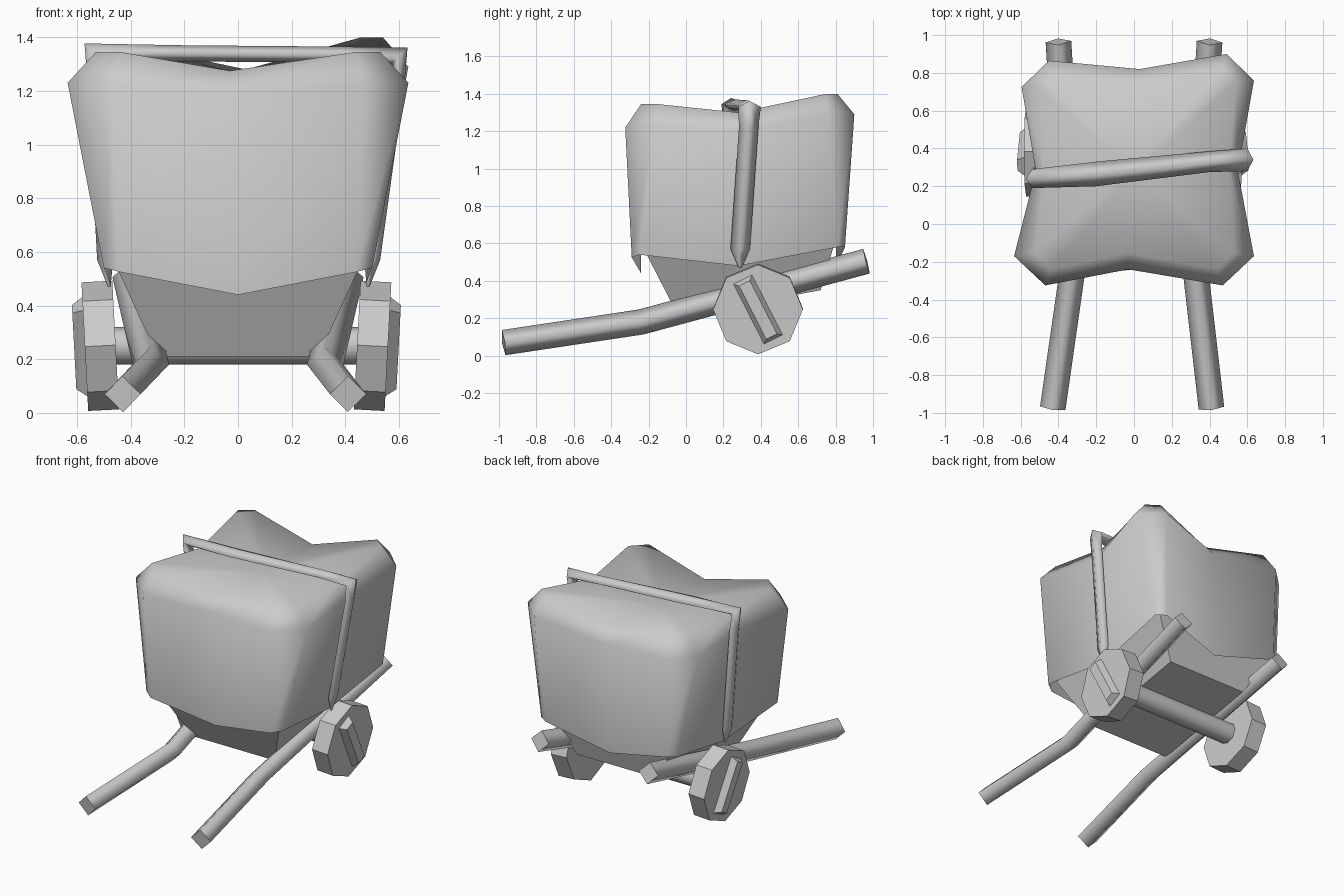
import bpy, bmesh, math
from mathutils import Vector, Matrix

cube = bpy.data.objects.get("Cube")
if cube:
    bpy.data.objects.remove(cube)

grey = bpy.data.materials.new("plain_grey")
grey.use_nodes = True
grey.diffuse_color = (0.6, 0.6, 0.6, 1)
grey.node_tree.nodes["Principled BSDF"].inputs["Base Color"].default_value = (0.6, 0.6, 0.6, 1)


def make(name, bm, fix_normals=True):
    if fix_normals:
        bmesh.ops.recalc_face_normals(bm, faces=bm.faces)
    mesh = bpy.data.meshes.new(name)
    bm.to_mesh(mesh)
    bm.free()
    mesh.materials.append(grey)
    ob = bpy.data.objects.new(name, mesh)
    bpy.context.collection.objects.link(ob)
    return ob


def loft(name, rings, smooth=True, caps=(True, True)):
    """Skin a list of equal-length closed rings."""
    bm = bmesh.new()
    rows = [[bm.verts.new(p) for p in ring] for ring in rings]
    n = len(rows[0])
    for a, b in zip(rows, rows[1:]):
        for i in range(n):
            j = (i + 1) % n
            bm.faces.new((a[i], a[j], b[j], b[i])).smooth = smooth
    for row, wanted in zip((rows[0], rows[-1]), caps):
        if wanted:
            bm.faces.new(row)
    return make(name, bm)


# Tarpaulin: points run round one half, front centre to back centre
def ring(front, corners, back):
    right = [Vector(p) for p in corners]
    left = [Vector((-p.x, p.y, p.z)) for p in reversed(right)]
    return [Vector(front)] + right + [Vector(back)] + left


hem = ring((0, -.24, .44),
           [(.44, -.29, .525), (.50, -.25, .54), (.475, .28, .48), (.50, .81, .58), (.44, .85, .58)],
           (0, .80, .47))
rim = ring((-.03, -.24, 1.19),
           [(.47, -.325, 1.22), (.635, -.17, 1.23), (.55, .28, 1.2), (.635, .76, 1.29), (.49, .90, 1.29)],
           (.03, .82, 1.2))
shoulder = ring((-.03, -.15, 1.275),
                [(.44, -.24, 1.345), (.53, -.15, 1.345), (.5, .28, 1.30), (.54, .75, 1.40), (.46, .81, 1.40)],
                (.03, .74, 1.28))
# the back corner on one side sags a little
for r, lift in ((rim, .05), (shoulder, .025)):
    for p in r[7:9]:
        p.x += .04
        p.y -= .035
        p.z -= lift
    r[9].x += .03
bm = bmesh.new()
rows = [[bm.verts.new(p) for p in r] for r in (hem, rim, shoulder)]
for a, b in zip(rows, rows[1:]):
    for i in range(12):
        j = (i + 1) % 12
        bm.faces.new((a[i], a[j], b[j], b[i]))
crown = bm.verts.new((0, .28, 1.265))
for i in range(12):
    bm.faces.new((rows[2][i], rows[2][(i + 1) % 12], crown))
for f in bm.faces:
    f.smooth = True
make("tarpaulin", bm)


# Tray: tapered box tilted with the handles
def oblong(x, y0, z0, y1, z1):
    return [(-x, y0, z0), (x, y0, z0), (x, y1, z1), (-x, y1, z1)]


loft("tray", [oblong(.30, -.04, .21, .72, .35), oblong(.46, -.22, .56, .80, .62)], smooth=False)


# Handles: square bars on edge, swept through three points
def bar_section(p, tangent, r):
    t = Vector(tangent).normalized()
    side = t.cross(Vector((0, 0, 1))).normalized()
    up = side.cross(t)
    return [Vector(p) + r * d for d in (side, up, -side, -up)]


for name, s, end in (("left_handle", 1, .41), ("right_handle", -1, .43)):
    path = [Vector((s * end, -.975, .07)), Vector((s * .325, -.24, .18)), Vector((s * .40, .965, .505))]
    a, b = path[1] - path[0], path[2] - path[1]
    mid = a.normalized() + b.normalized()
    loft(name, [bar_section(p, t, .068) for p, t in zip(path, (a, mid, b))])

# Wheels with a raised bar on the outer face
for name, s in (("left", 1), ("right", -1)):
    lean = (Matrix.Translation((s * .505 - .006, .385, .25))
            @ Matrix.Rotation(s * math.radians(3), 4, 'Y'))

    def disc(x, r):
        return [lean @ Vector((s * x, r * math.sin(k * math.pi / 4), r * math.cos(k * math.pi / 4)))
                for k in range(8)]

    def plate(x, w, h):
        turn = Matrix.Rotation(math.radians(27), 4, 'X')
        return [lean @ turn @ Vector((s * x, w * u, h * v))
                for u, v in ((-1, -1), (1, -1), (1, 1), (-1, 1))]

    loft(name + "_wheel", [disc(-.055, .24), disc(.06, .24)], smooth=False)
    loft(name + "_hub_bar", [plate(.055, .058, .182), plate(.10, .032, .16)], smooth=False)

# Axle
loft("axle", [[(x, .385 + .07 * math.cos(k * math.pi / 4), .25 + .07 * math.sin(k * math.pi / 4))
               for k in range(8)] for x in (-.47, .47)])


# Strap: one diamond-section band over the top and down both sides
def strap_section(x, y, z, nx, nz, w, t):
    c, n = Vector((x, y, z)), Vector((nx, 0, nz))
    return [c + Vector((0, w, 0)), c + t * n, c - Vector((0, w, 0)), c - t * n]


loft("strap", [
    strap_section(.485, .29, .47, 1, 0, .008, .005),
    strap_section(.50, .29, .57, 1, 0, .052, .03),
    strap_section(.59, .335, 1.22, 1, 0, .052, .03),
    strap_section(.60, .34, 1.33, 1, 1, .06, .032),
    strap_section(.40, .33, 1.335, 0, 1, .055, .03),
    strap_section(-.20, .265, 1.34, 0, 1, .065, .03),
    strap_section(-.54, .24, 1.345, -1, 1, .05, .032),
    strap_section(-.53, .25, 1.22, -1, 0, .052, .03),
    strap_section(-.495, .27, .57, -1, 0, .052, .03),
    strap_section(-.48, .27, .47, -1, 0, .008, .005),
])
